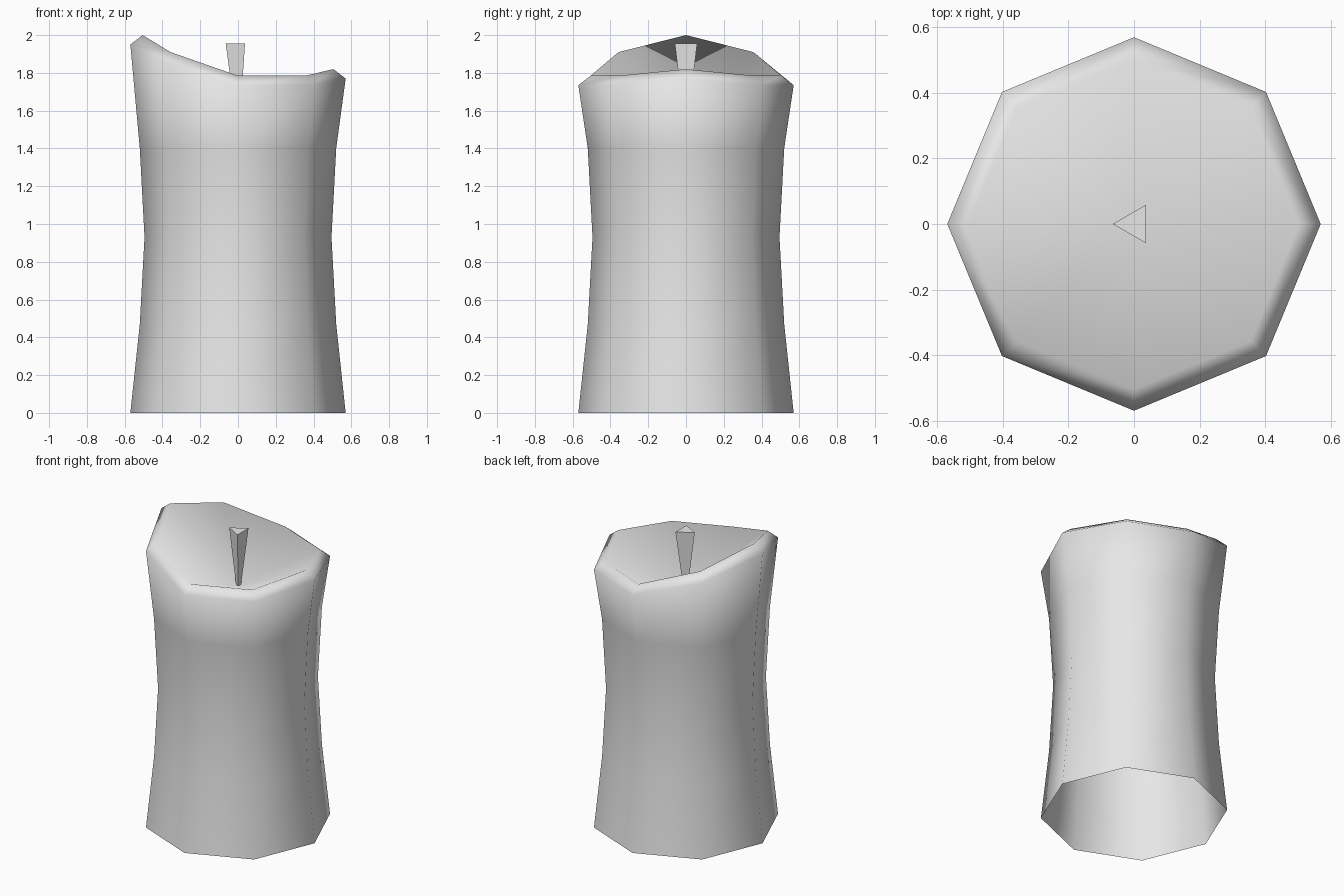
import bpy, bmesh
from math import cos, sin, pi

cube = bpy.data.objects.get("Cube")
if cube:
    bpy.data.objects.remove(cube, do_unlink=True)

SIDES = 8
BOWL_Z = 1.58

# Plain grey wax used for everything
wax = bpy.data.materials.new("grey_wax")
wax.use_nodes = True
wax.diffuse_color = (0.8, 0.8, 0.8, 1)
wax.node_tree.nodes["Principled BSDF"].inputs["Base Color"].default_value = (0.8, 0.8, 0.8, 1)


def finish(bm, name):
    mesh = bpy.data.meshes.new(name)
    bm.to_mesh(mesh)
    bm.free()
    mesh.materials.append(wax)
    obj = bpy.data.objects.new(name, mesh)
    bpy.context.collection.objects.link(obj)
    return obj


def ring(bm, radius, heights, centre_x=0, start=0):
    n = len(heights)
    return [bm.verts.new((centre_x + radius * cos(start + 2 * pi * i / n),
                          radius * sin(start + 2 * pi * i / n), z))
            for i, z in enumerate(heights)]


def bridge(bm, low, high):
    n = len(low)
    for i in range(n):
        j = (i + 1) % n
        bm.faces.new((low[i], low[j], high[j], high[i]))


# Candle body: waisted wall, open below, with a melted uneven rim
half_rim = [1.82, 1.785, 1.785, 1.91, 2.0]
rim = half_rim + half_rim[3:0:-1]
bm = bmesh.new()
rings = [ring(bm, r, [z] * SIDES)
         for r, z in ((0.57, 0), (0.52, 0.47), (0.495, 0.93), (0.52, 1.4))]
rings.append(ring(bm, 0.57, [z - 0.05 for z in rim]))
rings.append(ring(bm, 0.505, rim))
for low, high in zip(rings, rings[1:]):
    bridge(bm, low, high)

# Hollow top running down to the wick
centre = bm.verts.new((0, 0, BOWL_Z))
for i in range(SIDES):
    bm.faces.new((rings[-1][i], rings[-1][(i + 1) % SIDES], centre))
for face in bm.faces:
    face.smooth = True
finish(bm, "candle_body")

# Three-sided wick, widening upwards
bm = bmesh.new()
base = ring(bm, 0.017, [BOWL_Z] * 3, 0.003, pi)
tip = ring(bm, 0.068, [1.955] * 3, 0.003, pi)
bridge(bm, base, tip)
bm.faces.new(tip)
finish(bm, "wick")
